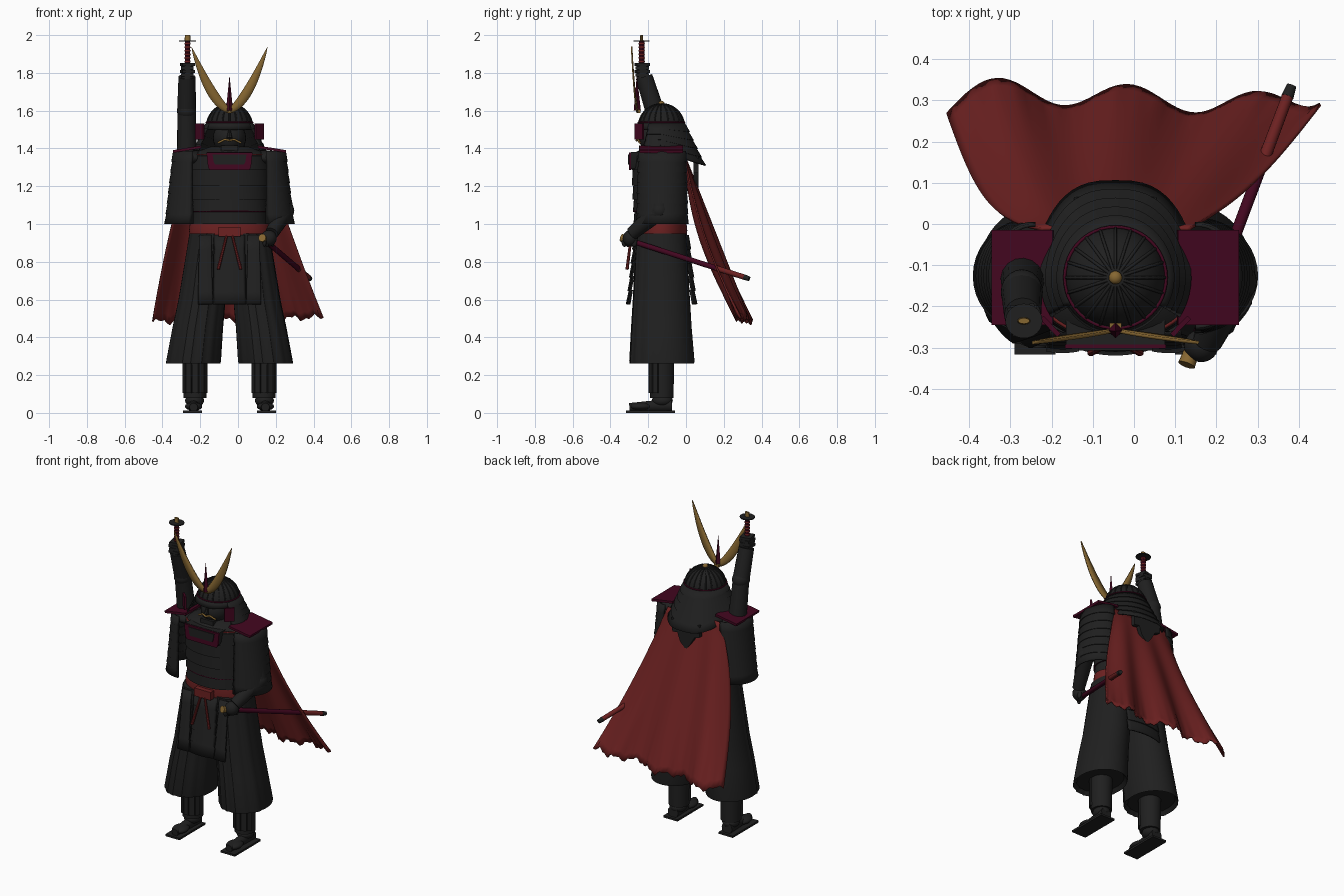
import bpy, bmesh, math
from mathutils import Vector

cube = bpy.data.objects.get("Cube")
if cube:
    bpy.data.objects.remove(cube, do_unlink=True)

CX, CY = -0.045, -0.13      # body axis
TAU = math.tau


def material(name, rgb):
    m = bpy.data.materials.new(name)
    m.use_nodes = True
    m.diffuse_color = (*rgb, 1)
    m.node_tree.nodes["Principled BSDF"].inputs["Base Color"].default_value = (*rgb, 1)
    return m


DARK = material("charcoal", (0.014, 0.014, 0.014))
RED = material("cloth_red", (0.15, 0.015, 0.015))
MAROON = material("maroon", (0.055, 0.002, 0.014))
GOLD = material("old_gold", (0.24, 0.135, 0.031))
parts = []


def finish(name, bm, mat, thick=0):
    if not thick:
        bmesh.ops.recalc_face_normals(bm, faces=bm.faces)
    me = bpy.data.meshes.new(name)
    bm.to_mesh(me)
    bm.free()
    me.materials.append(mat)
    ob = bpy.data.objects.new(name, me)
    bpy.context.collection.objects.link(ob)
    if thick:
        mod = ob.modifiers.new("thickness", 'SOLIDIFY')
        mod.thickness, mod.offset = thick, 0
    parts.append(ob)
    return ob


def grid(name, fn, nu, nv, mat, thick=0, wrap=False):
    """Surface through fn(i, j); wrap closes it around u and caps both ends."""
    bm = bmesh.new()
    rows = [[bm.verts.new(fn(i, j)) for i in range(nu)] for j in range(nv)]
    for a, b in zip(rows, rows[1:]):
        for i in range(nu if wrap else nu - 1):
            k = (i + 1) % nu
            bm.faces.new((a[i], a[k], b[k], b[i]))
    if wrap:
        bm.faces.new(rows[0])
        bm.faces.new(rows[-1])
    return finish(name, bm, mat, thick)


def loft(name, rings, mat, n=32, wave=lambda a: 1):
    """Stack of ellipses given as (x, y, rx, ry, z)."""
    def fn(i, j):
        x, y, rx, ry, z = rings[j]
        a = TAU * i / n
        return (x + rx * wave(a) * math.cos(a), y + ry * wave(a) * math.sin(a), z)
    return grid(name, fn, n, len(rings), mat, wrap=True)


def rod(name, p, q, r1, r2, mat, n=16):
    p, q = Vector(p), Vector(q)
    bm = bmesh.new()
    bmesh.ops.create_cone(bm, cap_ends=True, segments=n, radius1=r1, radius2=r2, depth=(q - p).length)
    ob = finish(name, bm, mat)
    ob.location = (p + q) / 2
    ob.rotation_euler = (q - p).to_track_quat('Z', 'Y').to_euler()
    return ob


def ball(name, c, size, mat):
    bm = bmesh.new()
    bmesh.ops.create_uvsphere(bm, u_segments=24, v_segments=14, radius=1)
    bmesh.ops.scale(bm, vec=size, verts=bm.verts)
    bmesh.ops.translate(bm, vec=c, verts=bm.verts)
    return finish(name, bm, mat)


def box(name, c, size, mat, rot=(0, 0, 0)):
    bm = bmesh.new()
    bmesh.ops.create_cube(bm, size=1)
    bmesh.ops.scale(bm, vec=size, verts=bm.verts)
    ob = finish(name, bm, mat)
    ob.location, ob.rotation_euler = c, rot
    return ob


def prism(name, pts, y0, y1, mat):
    """Front-facing outline of (x, z) points, given depth along y."""
    bm = bmesh.new()
    f = bm.faces.new([bm.verts.new((x, y0, z)) for x, z in pts])
    out = bmesh.ops.extrude_face_region(bm, geom=[f])["geom"]
    bmesh.ops.translate(bm, vec=(0, y1 - y0, 0), verts=[v for v in out if isinstance(v, bmesh.types.BMVert)])
    return finish(name, bm, mat)


def wire(name, pts, r, mat, cyclic=False):
    cu = bpy.data.curves.new(name, 'CURVE')
    cu.dimensions, cu.bevel_depth, cu.bevel_resolution = '3D', r, 1
    sp = cu.splines.new('POLY')
    sp.points.add(len(pts) - 1)
    for s, p in zip(sp.points, pts):
        s.co = (*p, 1)
    sp.use_cyclic_u = cyclic
    cu.materials.append(mat)
    bpy.context.collection.objects.link(bpy.data.objects.new(name, cu))


def ring(name, y, rx, ry, z, r, mat):
    wire(name, [(CX + rx * math.cos(TAU * i / 48), y + ry * math.sin(TAU * i / 48), z) for i in range(48)], r, mat, True)


def skirt_panel(name, x, y, half, sgn, bow):
    """Hanging armour panel in five overlapping rows."""
    def fn(i, j):
        t, u = (j // 2 + j % 2) / 5, i / 6 - 1
        return (x + u * (half + 0.008 * t), y + sgn * (0.04 * t + 0.006 * (j % 2) - bow * u * u), 0.94 - 0.365 * t)
    grid(name, fn, 13, 10, DARK, 0.01)


def pleat(a):
    """Stepped folds on the front half only."""
    return 1 + 0.05 * ((a * 16 / TAU) % 1) if math.sin(a) < -0.2 else 1


# Legs, trousers, shoulders: one of each per side
for s, side in ((-1, "right"), (1, "left")):
    X = lambda d: CX + s * d
    box(side + "_sole", (X(0.195), -0.187, 0.006), (0.1, 0.26, 0.012), DARK)
    rod(side + "_foot", (X(0.19), -0.3, 0.03), (X(0.19), -0.075, 0.04), 0.022, 0.036, DARK)
    ball(side + "_toe", (X(0.19), -0.24, 0.034), (0.046, 0.06, 0.022), DARK)
    ball(side + "_ankle", (X(0.185), -0.125, 0.065), (0.05, 0.055, 0.035), DARK)
    loft(side + "_shin", [(X(0.183), -0.128, 0.06, 0.062, 0.08), (X(0.183), -0.128, 0.065, 0.067, 0.4)], DARK)
    for k in range(5):
        a = math.radians(-150 + 30 * k)
        box(side + "_greave_slat", (X(0.183) + 0.062 * math.cos(a), -0.128 + 0.064 * math.sin(a), 0.22),
            (0.012, 0.03, 0.23), DARK, (0, 0, a))
    loft(side + "_trouser", [(X(d), y, rx, ry, z) for d, y, rx, ry, z in (
        (0.192, -0.125, 0.125, 0.15, 0.285), (0.192, -0.125, 0.143, 0.168, 0.262), (0.19, -0.125, 0.145, 0.17, 0.275),
        (0.168, -0.128, 0.134, 0.158, 0.45), (0.145, -0.128, 0.125, 0.149, 0.6), (0.112, -0.13, 0.1, 0.13, 0.95))],
        DARK, 64, pleat)
    skirt_panel(side + "_flank_panel", X(0.128), -0.262, 0.031, -1, 0.004)

    # Banded shoulder guard, open toward the body
    def guard(i, j):
        t, lip = (j // 2 + j % 2) / 7, 0.004 * (j % 2)
        a = math.pi * (i / 20 - 0.5) * 1.04
        return (X(0.2 + (0.095 + 0.043 * t + lip) * math.cos(a)),
                CY + 0.004 + (0.123 + 0.01 * t + lip) * math.sin(a), 1.385 - 0.385 * t)
    grid(side + "_shoulder_guard", guard, 21, 14, DARK, 0.008)
    box(side + "_shoulder_plate", (X(0.225), CY, 1.396), (0.15, 0.23, 0.014), MAROON, (0, s * 0.16, 0))
    ball(side + "_shoulder", (X(0.2), CY, 1.35), (0.085, 0.1, 0.04), DARK)
    box(side + "_helmet_wing", (X(0.158), -0.248, 1.49), (0.06, 0.012, 0.085), MAROON, (0, 0, s * 0.8))

    # Crescent horn: tapered blade along a quadratic bend
    def horn(t, w):
        p, c, q = Vector((X(0.005), 1.6)), Vector((X(0.1), 1.655)), Vector((X(0.202), 1.94))
        pos = p * (1 - t) ** 2 + c * 2 * t * (1 - t) + q * t * t
        tan = (p * (t - 1) + c * (1 - 2 * t) + q * t).normalized()
        off = w * 0.026 * math.sin(math.pi * (0.15 + 0.85 * t)) ** 0.8 if t < 1 else 0
        return (pos.x - tan.y * off, -0.258 - 0.03 * t, pos.y + tan.x * off)
    grid(side + "_horn", lambda i, j: horn(j / 16, i - 1), 3, 17, GOLD, 0.008)
    wire(side + "_moustache", [(X(d), -0.262 + d * 0.3, z) for d, z in
         ((0, 1.442), (0.025, 1.448), (0.045, 1.437), (0.06, 1.43))], 0.006, GOLD)
    rod(side + "_sash_end", (X(0.012), -0.288, 0.95), (X(0.06), -0.312, 0.76), 0.007, 0.009, RED, 8)

skirt_panel("front_apron", CX, -0.268, 0.08, -1, 0.015)
skirt_panel("back_apron", CX, 0.01, 0.11, 1, 0.02)

# Torso of stacked lames, belt and knot
lames = []
edges = (1.0, 1.065, 1.13, 1.205, 1.285, 1.36)
for k, (z, top) in enumerate(zip(edges, edges[1:])):
    r = 0.003 * k
    lames += [(CX, -0.14, 0.198 + r, 0.138 + r, z), (CX, -0.14, 0.193 + r, 0.133 + r, top)]
loft("torso", lames + [(CX, -0.14, 0.18, 0.125, 1.38), (CX, CY, 0.1, 0.085, 1.41)], DARK, 48)
ring("waist_lacing", -0.14, 0.197, 0.138, 1.068, 0.004, MAROON)
ring("collar_trim", -0.14, 0.196, 0.137, 1.366, 0.005, RED)
loft("belt", [(CX, -0.13, 0.21, 0.133, 0.932), (CX, -0.13, 0.214, 0.137, 0.965), (CX, -0.13, 0.21, 0.133, 1.0)], RED, 48)
box("belt_knot", (CX, -0.275, 0.96), (0.115, 0.04, 0.05), RED)


def bib(name, h, top, bottom, y0, y1, mat):
    prism(name, [(CX - h, top), (CX + h, top), (CX + h * 0.93, bottom + 0.015), (CX + h * 0.85, bottom),
                 (CX - h * 0.85, bottom), (CX - h * 0.93, bottom + 0.015)], y0, y1, mat)


bib("chest_backing", 0.12, 1.38, 1.29, -0.292, -0.23, DARK)
bib("chest_plate", 0.122, 1.378, 1.285, -0.302, -0.292, MAROON)
bib("chest_inlay", 0.09, 1.368, 1.315, -0.307, -0.302, DARK)

# Head: neck, face mask, helmet bowl with ribs
rod("neck", (CX, CY, 1.36), (CX, CY, 1.5), 0.085, 0.08, DARK, 24)
ball("face_mask", (CX, -0.15, 1.455), (0.088, 0.1, 0.085), DARK)
rod("nose", (CX, -0.245, 1.495), (CX, -0.258, 1.455), 0.006, 0.015, DARK, 8)
box("chin_guard", (CX, -0.225, 1.395), (0.09, 0.05, 0.04), DARK)
dome = [(0.122 * math.cos(t), 1.515 + 0.122 * math.sin(t)) for t in [math.pi / 2 * k / 9 for k in range(9)]]
loft("helmet_bowl", [(CX, CY, 0.123, 0.123, 1.5)] + [(CX, CY, r, r, z) for r, z in dome], DARK, 40)
for k in range(20):
    a = TAU * k / 20
    wire("helmet_rib", [(CX + r * math.cos(a), CY + r * math.sin(a), z) for r, z in dome], 0.004, DARK)
ball("crown_knob", (CX, CY, 1.638), (0.016, 0.016, 0.014), GOLD)
ring("helmet_cord", CY, 0.123, 0.123, 1.538, 0.004, MAROON)


def visor(i, j):
    a = math.radians(-155 + 130 * i / 16)
    r = 0.12 + 0.014 * j
    return (CX + r * math.cos(a), CY + r * math.sin(a), 1.54 - 0.04 * j)


grid("visor", visor, 17, 2, DARK, 0.007)
rod("crest_spike", (CX, -0.258, 1.6), (CX, -0.26, 1.78), 0.019, 0.001, MAROON, 4)
box("crest_mount", (CX, -0.25, 1.597), (0.03, 0.02, 0.02), GOLD)


# Flared neck guard in tiers, deepest and broadest at the back, with a ragged tail
def neck_guard(i, j):
    t, lip = (j // 2 + j % 2) / 5, 0.006 * (j % 2)
    a = math.radians(-32 + 244 * i / 40)
    back, c = max(0, math.sin(a)), math.cos(a)
    wide = math.copysign(abs(c) ** (1 - 0.3 * t * (back > 0)), c)
    return (CX + (0.12 + 0.068 * t + lip) * wide,
            CY + (0.12 + (0.065 + 0.042 * back) * t + lip) * math.sin(a),
            1.535 - t * (0.145 + 0.08 * back))


grid("neck_guard", neck_guard, 41, 10, DARK, 0.008)
prism("neck_tail", [(CX + x, z) for x, z in ((-0.1, 1.36), (0.1, 1.36), (0.095, 1.27), (0.06, 1.275),
      (0.04, 1.22), (0, 1.18), (-0.03, 1.22), (-0.06, 1.27), (-0.095, 1.28))], 0.04, 0.066, DARK)

# Raised right arm holding a hilt
sh, el, wr = (-0.27, -0.13, 1.36), (-0.272, -0.165, 1.6), (-0.27, -0.222, 1.78)
rod("raised_upper_arm", sh, el, 0.054, 0.048, DARK)
ball("raised_elbow", el, (0.051, 0.055, 0.05), DARK)
rod("raised_forearm", el, wr, 0.05, 0.045, DARK)
for k in range(4):
    box("raised_hand_finger", (-0.268, -0.232, 1.79 + 0.018 * k), (0.066, 0.07, 0.016), DARK, (0, 0, 0.2 * (k % 2)))
rod("raised_palm", (-0.268, -0.23, 1.765), (-0.268, -0.23, 1.85), 0.032, 0.033, DARK)
rod("sword_grip", (-0.267, -0.235, 1.72), (-0.267, -0.235, 1.965), 0.014, 0.014, MAROON, 10)
for k in range(6):
    ball("grip_wrap", (-0.267, -0.235, 1.86 + 0.019 * k), (0.017, 0.017, 0.009), RED)
loft("sword_guard", [(-0.267, -0.235, 0.045, 0.042, z) for z in (1.966, 1.972)], DARK, 24)
loft("sword_collar", [(-0.267, -0.235, 0.016, 0.009, 1.97), (-0.267, -0.235, 0.014, 0.007, 2.0)], GOLD, 12)

# Lowered left arm gripping the scabbard mouth
le, lw = (0.248, -0.14, 1.07), (0.178, -0.285, 0.95)
rod("left_upper_arm", (0.18, CY, 1.36), le, 0.055, 0.048, DARK)
ball("left_elbow", le, (0.05, 0.05, 0.05), DARK)
rod("left_forearm", le, lw, 0.05, 0.036, DARK)
ball("left_hand", (0.163, -0.295, 0.925), (0.042, 0.04, 0.042), DARK)
for k in range(4):
    ball("left_finger", (0.14 + 0.014 * k, -0.325 + 0.017 * k, 0.905), (0.011, 0.016, 0.026), DARK)
start, end = Vector((0.13, -0.335, 0.925)), Vector((0.382, 0.335, 0.71))
along = lambda t: start.lerp(end, t)
rod("scabbard", along(0), along(0.76), 0.014, 0.014, MAROON)
rod("scabbard_end", along(0.74), along(0.97), 0.015, 0.014, RED)
rod("scabbard_tip", along(0.96), along(1), 0.015, 0.012, DARK)
rod("scabbard_mouth", along(-0.01), along(0.04), 0.021, 0.019, GOLD)


# Billowing cape with a ragged hem, fuller on its right side
def cape(i, j):
    u, v = i / 30 - 1, j / 24
    half = 0.18 + 0.272 * v ** (0.75 if u < 0 else 0.75 + 0.3 * u)
    fold = (0.03 * math.cos(TAU * (u + 0.73) / 0.7) - 0.025 * u + 0.04 * u ** 9) * v
    hem = 0.009 * math.sin(i * 1.9) + 0.012 * math.sin(i * 0.8) + 0.012 * u
    pull = (0.06 if u < 0 else 0.04) * abs(u) ** 3 * math.sin(math.pi * v)
    return (CX * (1 - v) + u * half, -0.012 + 0.317 * v + fold - pull, 1.375 - 0.88 * v + hem * v ** 8)


grid("cape", cape, 61, 25, RED, 0.008)

# Smooth the rounded parts, keep edges crisp
bpy.ops.object.select_all(action='DESELECT')
for ob in parts:
    ob.select_set(True)
bpy.context.view_layer.objects.active = parts[0]
bpy.ops.object.shade_smooth_by_angle(angle=math.radians(35))
